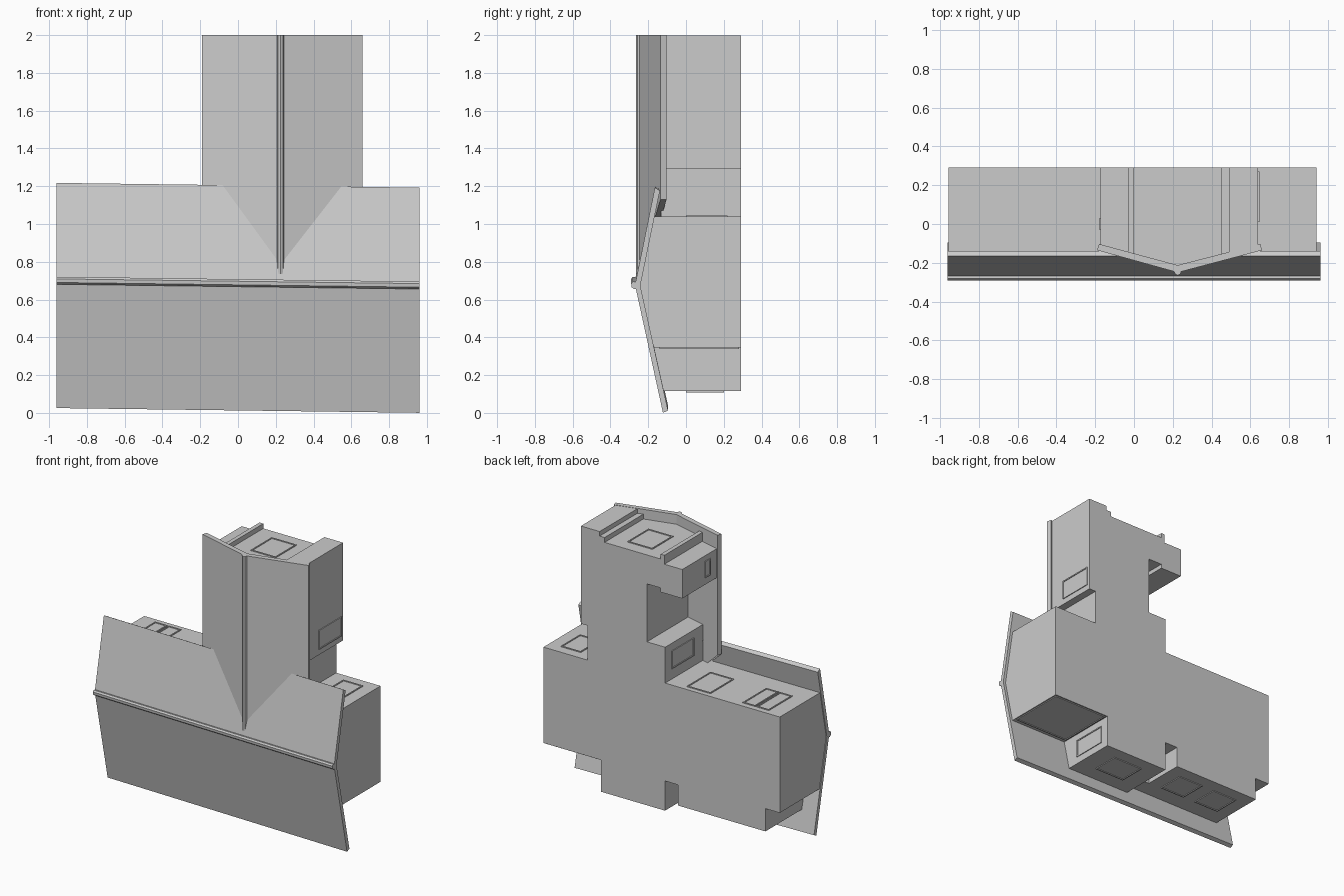
import bpy, bmesh
from mathutils import Vector

if "Cube" in bpy.data.objects:
    bpy.data.objects.remove(bpy.data.objects["Cube"])

BACK = 0.29


def finish(bm, name):
    bmesh.ops.recalc_face_normals(bm, faces=bm.faces)
    me = bpy.data.meshes.new(name)
    bm.to_mesh(me)
    bm.free()
    ob = bpy.data.objects.new(name, me)
    bpy.context.collection.objects.link(ob)
    return ob


def loft(name, a, b, planes=()):
    """Solid between two matching outlines, optionally trimmed by planes."""
    bm = bmesh.new()
    va = [bm.verts.new(p) for p in a]
    vb = [bm.verts.new(p) for p in b]
    bm.faces.new(va)
    bm.faces.new(vb)
    n = len(va)
    for i in range(n):
        j = (i + 1) % n
        bm.faces.new((va[i], va[j], vb[j], vb[i]))
    for co, no in planes:
        bmesh.ops.bisect_plane(bm, geom=bm.verts[:] + bm.edges[:] + bm.faces[:],
                               plane_co=co, plane_no=no, clear_outer=True)
    return finish(bm, name)


def walls(name, pts, y0=-0.4, y1=BACK, planes=()):
    return loft(name, [(x, y0, z) for x, z in pts], [(x, y1, z) for x, z in pts], planes)


def box(name, x0, x1, y0, y1, z0, z1):
    return walls(name, [(x0, z0), (x1, z0), (x1, z1), (x0, z1)], y0, y1)


def window(name, c, n, w, h):
    """Framed panel on a wall; h runs along y, w along the other wall axis."""
    c, n, v = Vector(c), Vector(n), Vector((0, h / 2, 0))
    u = n.cross(Vector((0, 1, 0))) * w / 2
    bm = bmesh.new()
    f = bm.faces.new([bm.verts.new(c + n * 0.006 + u * s + v * t)
                      for s, t in ((-1, -1), (1, -1), (1, 1), (-1, 1))])
    r = bmesh.ops.extrude_edge_only(bm, edges=f.edges[:])
    for q in r['geom']:
        if isinstance(q, bmesh.types.BMVert):
            q.co -= n * 0.012
    bmesh.ops.inset_region(bm, faces=[f], thickness=0.012, depth=0)
    r = bmesh.ops.extrude_discrete_faces(bm, faces=[f])
    for q in r['faces'][0].verts:
        q.co -= n * 0.005
    return finish(bm, name)


# Trim planes just beneath the roof skins
main_trim = [((0, -0.25, 0.685), (0, -0.51, 0.105)),
             ((0, -0.25, 0.685), (0, -0.675, -0.15))]
wing_trim = [((0.225, -0.23, 0), (0.42, -1.53, 0)),
             ((0.225, -0.23, 0), (-0.42, -1.53, 0))]

# Main block, with stepped bays along its lower edge
walls("main_walls", [(-0.955, 1.04), (-0.955, 0.345), (-0.84, 0.345), (-0.84, 0.18),
                     (-0.14, 0.18), (-0.14, 0.33), (-0.035, 0.33), (-0.035, 0.115),
                     (0.48, 0.115), (0.48, 0.345), (0.94, 0.345), (0.94, 1.04)],
      planes=main_trim)
walls("entry_wall", [(-0.14, 0.18), (-0.035, 0.18), (-0.035, 0.34), (-0.14, 0.34)],
      y1=-0.01, planes=main_trim)

# Wing block with its bays and recess
walls("wing_walls", [(0.585, 1.04), (0.585, 1.29), (0.64, 1.29), (0.64, 1.998),
                     (0.49, 1.998), (0.49, 1.93), (0.0, 1.93), (0.0, 1.9),
                     (-0.173, 1.9), (-0.173, 1.69), (0.0, 1.69), (0.0, 1.72),
                     (0.11, 1.72), (0.11, 1.3), (-0.036, 1.3), (-0.036, 1.04)],
      planes=wing_trim)
for x0, x1 in ((-0.03, 0.0), (0.45, 0.49)):
    walls("wing_end_rib", [(x0, 1.89), (x1, 1.89), (x1, 1.965), (x0, 1.965)],
          planes=wing_trim)

# Main gable roof, running very slightly askew
SKEW = -0.013
roof = [(-0.165, 1.205), (-0.27, 0.69), (-0.122, 0.013),
        (-0.095, 0.025), (-0.242, 0.685), (-0.138, 1.19)]
loft("main_roof", *[[(x, y, z + SKEW * x) for y, z in roof] for x in (-0.96, 0.96)])
cap = [(-0.262, 0.705), (-0.282, 0.708), (-0.29, 0.697), (-0.288, 0.678),
       (-0.275, 0.668), (-0.262, 0.67)]
loft("main_ridge_cap", *[[(x, y, z + SKEW * x) for y, z in cap] for x in (-0.96, 0.96)])

# Wing gable roof, whose lower end is tucked into the main slope
wing = [(-0.19, -0.135), (0.225, -0.25), (0.66, -0.135),
        (0.65, -0.103), (0.225, -0.212), (-0.18, -0.103)]
lower = [1.13, 0.75, 1.13, 1.13, 0.75, 1.13]
loft("wing_roof", [(x, y, z) for (x, y), z in zip(wing, lower)],
     [(x, y, 2.0) for x, y in wing])
wcap = [(0.205, -0.242), (0.212, -0.258), (0.225, -0.265), (0.238, -0.258), (0.245, -0.242)]
loft("wing_ridge_cap", [(x, y, 0.735) for x, y in wcap], [(x, y, 2.0) for x, y in wcap])

# Windows: name, centre, outward direction, width, height
UP, DOWN, LEFT, RIGHT = (0, 0, 1), (0, 0, -1), (-1, 0, 0), (1, 0, 0)
for name, c, n, w, h in (
        ("rear_window", (-0.28, 0.12, 1.04), UP, 0.19, 0.27),
        ("rear_pane_a", (-0.68, 0.115, 1.04), UP, 0.10, 0.27),
        ("rear_pane_b", (-0.79, 0.115, 1.04), UP, 0.10, 0.27),
        ("rear_right_window", (0.77, 0.11, 1.04), UP, 0.16, 0.22),
        ("wing_end_window", (0.23, 0.08, 1.93), UP, 0.2, 0.24),
        ("bay_window", (-0.036, 0.09, 1.18), LEFT, 0.13, 0.25),
        ("slim_window", (-0.173, 0.0, 1.8), LEFT, 0.12, 0.06),
        ("wing_side_window", (0.64, 0.14, 1.4), RIGHT, 0.14, 0.26),
        ("porch_side_window", (0.48, 0.1, 0.23), RIGHT, 0.13, 0.26),
        ("front_bay_window", (0.22, 0.1, 0.115), DOWN, 0.24, 0.2),
        ("front_window_a", (-0.34, 0.1, 0.18), DOWN, 0.2, 0.2),
        ("front_window_b", (-0.64, 0.1, 0.18), DOWN, 0.2, 0.2),
        ("porch_frame", (0.71, 0.07, 0.345), DOWN, 0.44, 0.42)):
    window(name, c, n, w, h)
